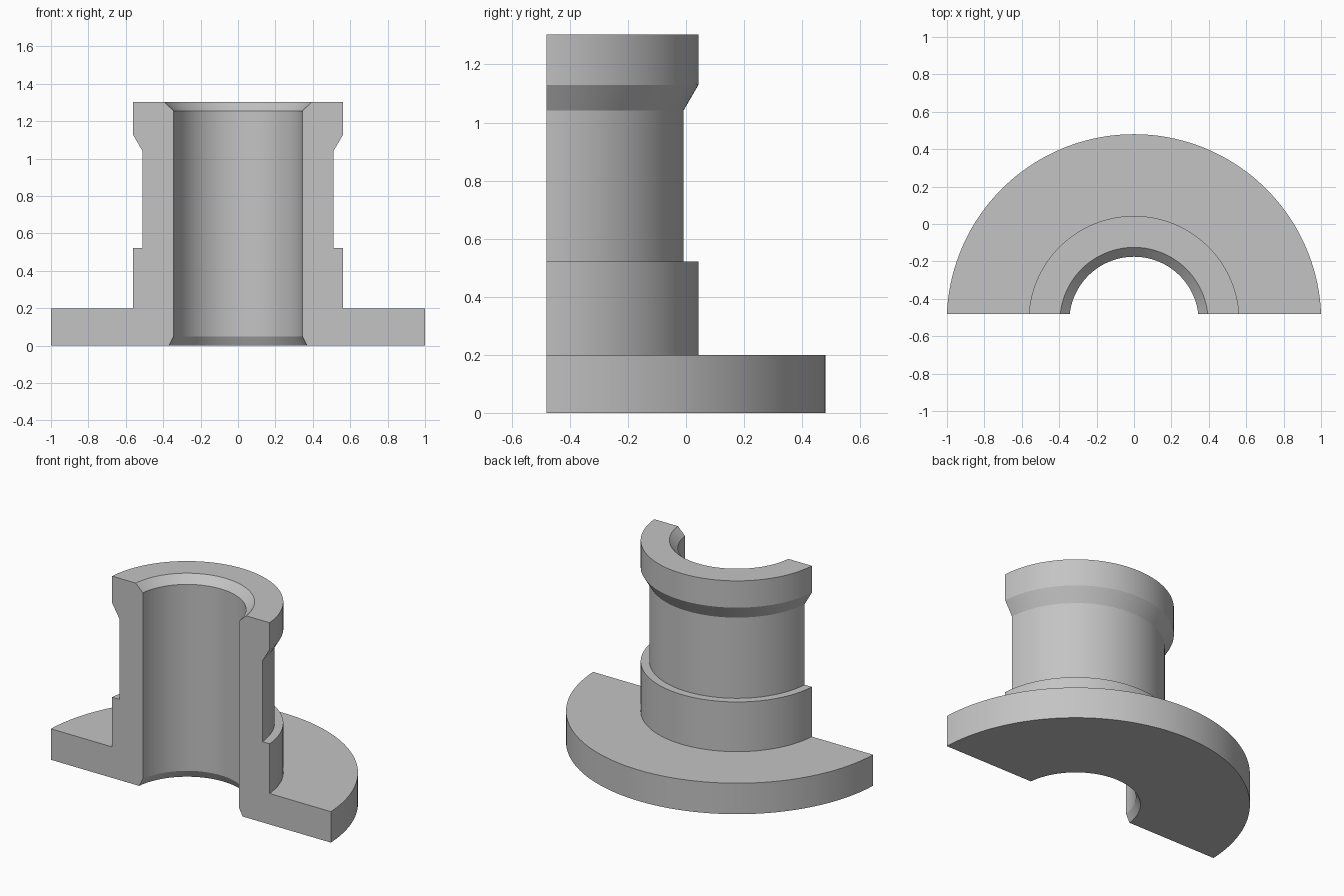
import bpy, bmesh, math
from mathutils import Vector, Matrix

cube = bpy.data.objects.get("Cube")
if cube:
    bpy.data.objects.remove(cube, do_unlink=True)

# Plain grey metal
GREY = (0.55, 0.55, 0.55, 1.0)
metal = bpy.data.materials.new("grey_metal")
metal.use_nodes = True
metal.diffuse_color = GREY
metal.node_tree.nodes["Principled BSDF"].inputs["Base Color"].default_value = GREY

AXIS_Y = -0.521   # revolve axis, just in front of the cut face
CUT_Y = -0.481    # flat section face
STEPS = 96

# Wall section as (radius, height): bore, flange, collar, neck and rim
section = [
    (0.372, 0.0), (1.001, 0.0), (1.001, 0.2),
    (0.564, 0.2), (0.564, 0.521),
    (0.513, 0.521), (0.513, 1.042),
    (0.564, 1.13), (0.564, 1.303),
    (0.396, 1.303), (0.346, 1.254), (0.346, 0.05),
]

# Revolve the section through half a turn
bm = bmesh.new()
axis = Vector((0, AXIS_Y, 0))
verts = [bm.verts.new((r, AXIS_Y, z)) for r, z in section]
edges = [bm.edges.new((v, verts[(i + 1) % len(verts)])) for i, v in enumerate(verts)]
bmesh.ops.spin(bm, geom=verts + edges, cent=axis, axis=(0, 0, 1),
               angle=math.pi, steps=STEPS)

# Trim to the section plane and close the two cut faces
cut = bmesh.ops.bisect_plane(bm, geom=bm.verts[:] + bm.edges[:] + bm.faces[:],
                             plane_co=(0, CUT_Y, 0), plane_no=(0, -1, 0),
                             clear_outer=True)
rim = [e for e in cut["geom_cut"] if isinstance(e, bmesh.types.BMEdge)]
bmesh.ops.edgeloop_fill(bm, edges=rim)
bmesh.ops.recalc_face_normals(bm, faces=bm.faces[:])

mesh = bpy.data.meshes.new("flanged_bushing_half")
bm.to_mesh(mesh)
bm.free()
mesh.materials.append(metal)
bushing = bpy.data.objects.new("flanged_bushing_half", mesh)
bpy.context.collection.objects.link(bushing)

# Smooth round walls, crisp steps and chamfers
bpy.ops.object.select_all(action="DESELECT")
bushing.select_set(True)
bpy.context.view_layer.objects.active = bushing
bpy.ops.object.shade_smooth_by_angle(angle=math.radians(25))
